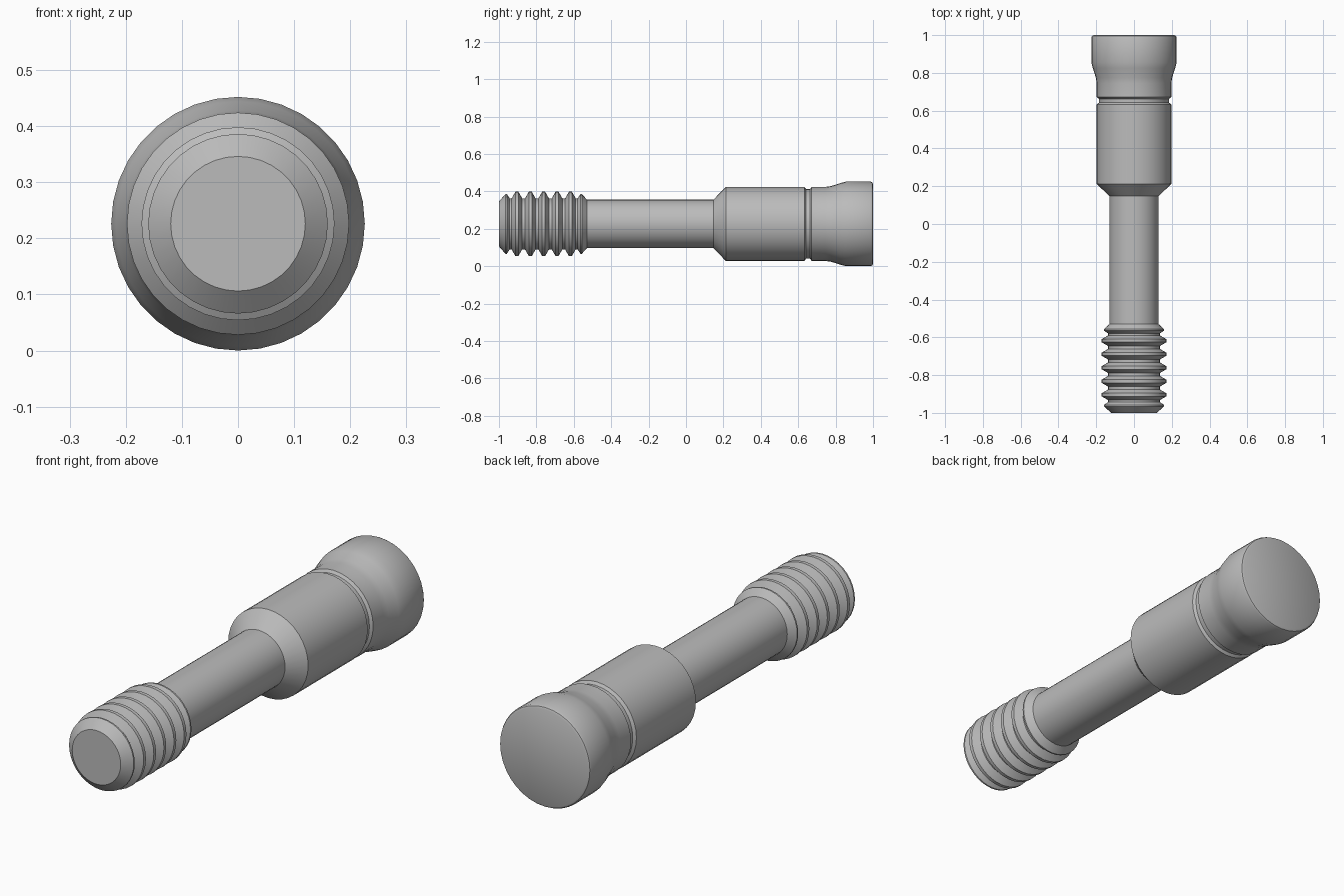
import bpy, bmesh, math
from mathutils import Matrix, Vector

cube = bpy.data.objects.get("Cube")
if cube:
    bpy.data.objects.remove(cube, do_unlink=True)

SIDES = 36
AXIS_Z = 0.226

steel = bpy.data.materials.new("steel_grey")
steel.use_nodes = True
GREY = (0.5, 0.5, 0.5, 1)
steel.diffuse_color = GREY
steel.node_tree.nodes["Principled BSDF"].inputs["Base Color"].default_value = GREY


def lathe(name, profile):
    """Spin (y, radius) points round the bolt axis and cap both ends."""
    bm = bmesh.new()
    rings = []
    for y, r in profile:
        ring = []
        for i in range(SIDES):
            a = 2 * math.pi * i / SIDES
            ring.append(bm.verts.new((r * math.cos(a), y, AXIS_Z + r * math.sin(a))))
        rings.append(ring)
    for a, b in zip(rings, rings[1:]):
        for i in range(SIDES):
            j = (i + 1) % SIDES
            bm.faces.new((a[i], a[j], b[j], b[i]))
    bm.faces.new(rings[0])
    bm.faces.new(rings[-1])
    bmesh.ops.recalc_face_normals(bm, faces=bm.faces)
    mesh = bpy.data.meshes.new(name)
    bm.to_mesh(mesh)
    bm.free()
    mesh.materials.append(steel)
    obj = bpy.data.objects.new(name, mesh)
    bpy.context.collection.objects.link(obj)
    bpy.ops.object.select_all(action="DESELECT")
    obj.select_set(True)
    bpy.context.view_layer.objects.active = obj
    bpy.ops.object.shade_smooth_by_angle(angle=math.radians(28))
    return obj


ROOT, CREST, SHAFT, BODY, HEAD = 0.137, 0.172, 0.13, 0.198, 0.226

# Chamfered tip, evenly spaced thread ridges, then the run-out to the shaft
profile = [(-1, 0.12), (-0.965, 0.16), (-0.958, 0.16), (-0.943, ROOT)]
for k in range(5):
    c = -0.904 + 0.0715 * k
    profile += [(c - 0.028, ROOT), (c - 0.008, CREST), (c + 0.008, CREST), (c + 0.028, ROOT)]
profile += [(-0.579, ROOT), (-0.564, 0.16), (-0.557, 0.16), (-0.53, SHAFT)]

# Plain shaft, shoulder cone and body
profile += [(0.147, SHAFT), (0.213, BODY), (0.633, BODY)]

# Narrow groove
profile += [(0.642, 0.186), (0.663, 0.186), (0.672, BODY)]

# Softly flared head with a rounded rim
profile += [(0.745, BODY), (0.775, 0.202), (0.825, 0.218), (0.855, HEAD),
            (0.988, HEAD), (0.996, 0.222), (1, 0.214)]

lathe("threaded_bolt", profile)
